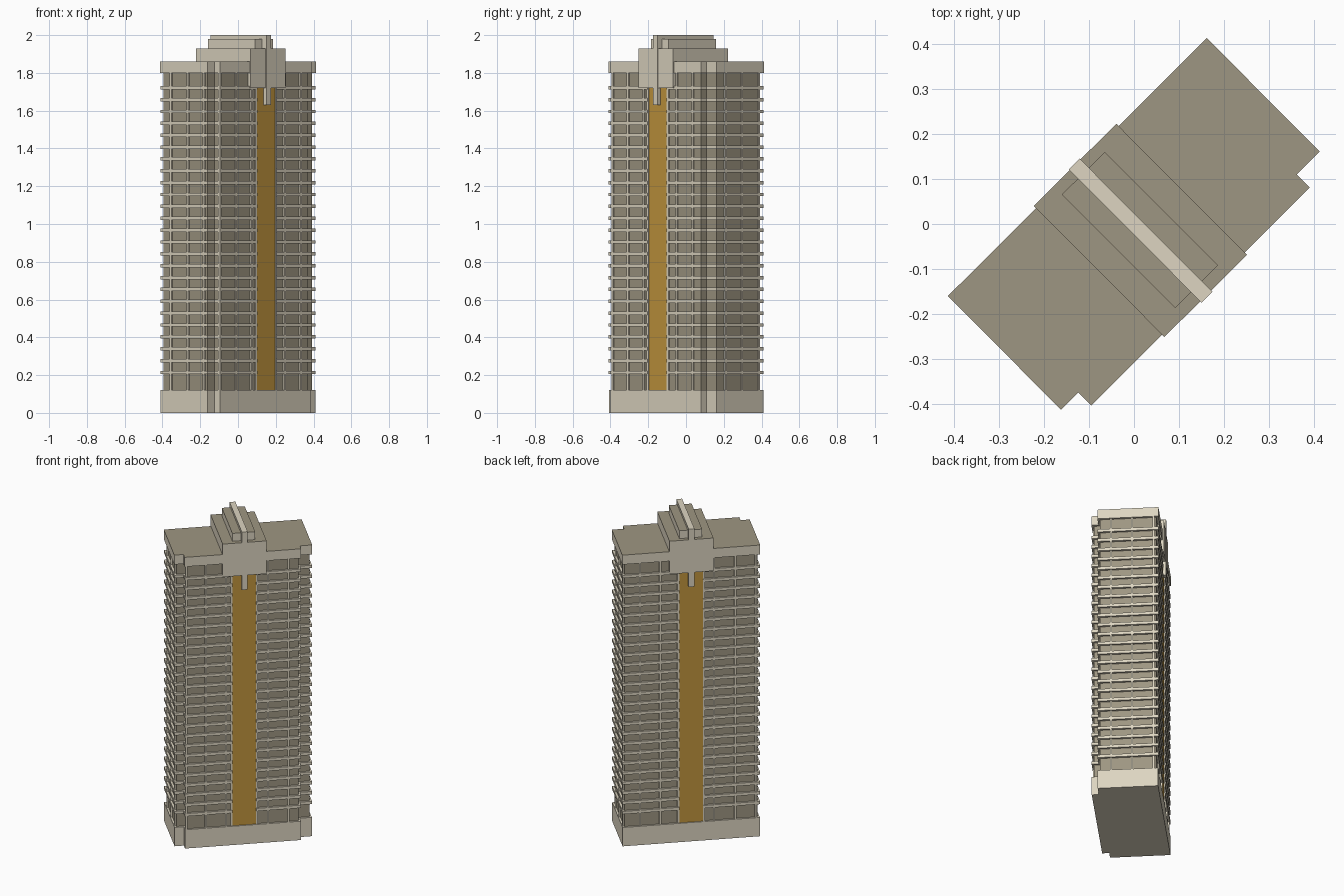
import bpy, bmesh, math
from mathutils import Matrix

if "Cube" in bpy.data.objects:
    bpy.data.objects.remove(bpy.data.objects["Cube"])


def material(name, rgb):
    m = bpy.data.materials.new(name)
    lin = [((c / 255 + 0.055) / 1.055) ** 2.4 for c in rgb]
    m.diffuse_color = (*lin, 1)
    m.use_nodes = True
    m.node_tree.nodes["Principled BSDF"].inputs["Base Color"].default_value = m.diffuse_color
    return m


STONE = material("light stone", (221, 213, 193))
WALL = material("dark taupe", (158, 150, 130))
BRASS = material("brass", (194, 150, 62))
TURN = Matrix.Rotation(math.radians(44.9), 4, 'Z')   # tower stands diagonally


def prism(bm, pts, z0, z1):
    """Extrude a counter-clockwise plan outline between two heights."""
    face = bm.faces.new([bm.verts.new((x, y, z0)) for x, y in pts])
    out = bmesh.ops.extrude_face_region(bm, geom=[face])['geom']
    for v in out:
        if isinstance(v, bmesh.types.BMVert):
            v.co.z = z1


def rect(x0, x1, y0, y1):
    return [(x0, y0), (x1, y0), (x1, y1), (x0, y1)]


def finish(name, bm, mat, top=None):
    bmesh.ops.recalc_face_normals(bm, faces=bm.faces)
    if top:
        for f in bm.faces:
            f.material_index = int(f.normal.z > 0.5)
    me = bpy.data.meshes.new(name)
    bm.to_mesh(me)
    bm.free()
    me.transform(TURN)
    me.materials.append(mat)
    if top:
        me.materials.append(top)
    ob = bpy.data.objects.new(name, me)
    bpy.context.collection.objects.link(ob)


def solid(name, pts, z0, z1, mat, top=None):
    bm = bmesh.new()
    prism(bm, pts, z0, z1)
    finish(name, bm, mat, top)


# Local plan: x along the long side, front face at -y with a shallow bay
L, B, F, BAY = 0.405, 0.178, -0.177, -0.218
BAY0, BAY1, STRIP = -0.351, 0.333, 0.07


def outline(d=0.0, notch=0.0):
    """Tower footprint inset by d, with optional recesses for the strips."""
    front = [(BAY0 + d, F + d), (BAY0 + d, BAY + d)]
    back = []
    if notch:
        y = BAY + notch
        front += [(-STRIP, BAY + d), (-STRIP, y), (STRIP, y), (STRIP, BAY + d)]
        y = B - notch
        back = [(STRIP, B - d), (STRIP, y), (-STRIP, y), (-STRIP, B - d)]
    front += [(BAY1 - d, BAY + d), (BAY1 - d, F + d)]
    return ([(-L + d, F + d)] + front + [(L - d, F + d), (L - d, B - d)]
            + back + [(-L + d, B - d)])


# Main masses
solid("base", outline(0.002), 0, 0.12, STONE)
solid("tower_wall", outline(0.014), 0.11, 1.81, WALL)
solid("roof_band", outline(), 1.80, 1.86, STONE, WALL)

# Floor ledges, interrupted by the brass strips
bm = bmesh.new()
for i in range(25):
    z = 0.214 + i * 0.0628
    prism(bm, outline(0.001, 0.025), z - 0.009, z + 0.009)
finish("floor_ledges", bm, STONE)

# Vertical piers on every side
bm = bmesh.new()
H, P, D = 0.006, 0.005, 0.02


def pier(x0, x1, y0, y1):
    prism(bm, rect(x0, x1, y0, y1), 0.11, 1.81)


for x in (-0.34, -0.225, -0.107, -0.075, 0.075, 0.14, 0.26):
    pier(x - H, x + H, BAY + P, BAY + D)
for x in (-0.38, -0.26, -0.135, -0.075, 0.075, 0.18, 0.30):
    pier(x - H, x + H, B - D, B - P)
for y in (-0.142, -0.022, 0.105):
    pier(-L + P, -L + D, y - H, y + H)
for y in (-0.098, 0.023, 0.149):
    pier(L - D, L - P, y - H, y + H)
finish("piers", bm, STONE)

# Brass strips front and back
solid("front_brass_strip", rect(-STRIP, STRIP, BAY + 0.009, BAY + 0.018), 0.12, 1.73, BRASS)
solid("back_brass_strip", rect(-STRIP, STRIP, B - 0.018, B - 0.009), 0.12, 1.73, BRASS)

# Stepped crown and central fin
solid("crown", rect(-0.129, 0.129, -0.225, 0.185), 1.72, 1.93, STONE, WALL)
solid("crown_cap", rect(-0.067, 0.067, -0.196, 0.159), 1.92, 1.98, STONE, WALL)
solid("crown_fin", rect(-0.017, 0.017, -0.229, 0.188), 1.63, 2.0, STONE)
